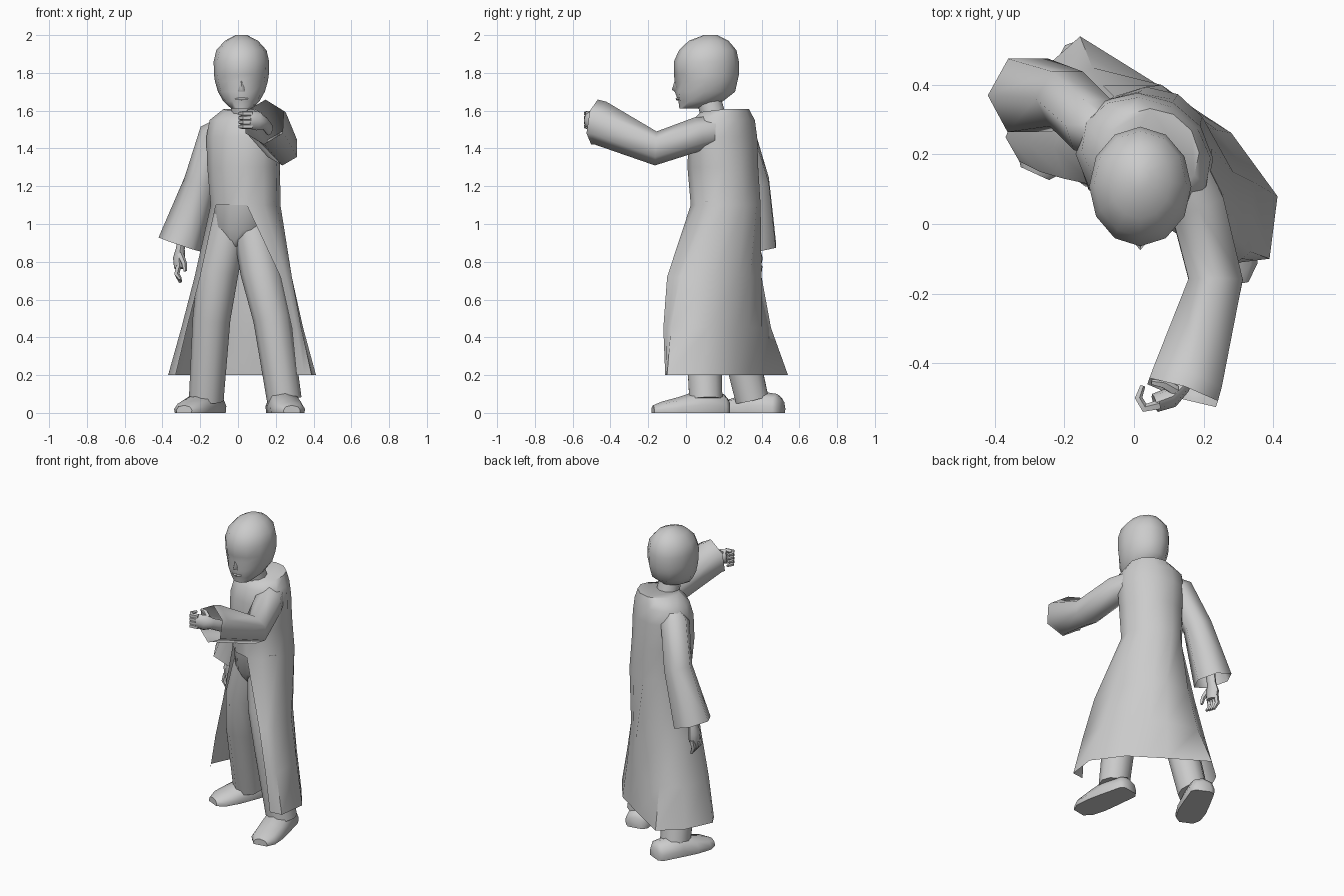
import bpy, bmesh, math
from mathutils import Vector

if "Cube" in bpy.data.objects:
    bpy.data.objects.remove(bpy.data.objects["Cube"])


def finish(name, bm, angle=50):
    bmesh.ops.recalc_face_normals(bm, faces=bm.faces[:])
    me = bpy.data.meshes.new(name)
    bm.to_mesh(me)
    bm.free()
    ob = bpy.data.objects.new(name, me)
    bpy.context.collection.objects.link(ob)
    bpy.ops.object.select_all(action='DESELECT')
    bpy.context.view_layer.objects.active = ob
    ob.select_set(True)
    bpy.ops.object.shade_smooth_by_angle(angle=math.radians(angle))
    return ob


def skin(bm, rings, closed=True, cap_start=True, cap_end=True):
    """Add faces between a list of equal-length point rings."""
    vs = [[bm.verts.new(p) for p in r] for r in rings]
    n = len(vs[0])
    for a, b in zip(vs, vs[1:]):
        for i in range(n if closed else n - 1):
            j = (i + 1) % n
            bm.faces.new((a[i], a[j], b[j], b[i]))
    if closed and cap_start:
        bm.faces.new(vs[0])
    if closed and cap_end:
        bm.faces.new(vs[-1])


def loft(name, rings, cap_end=True, angle=50):
    bm = bmesh.new()
    skin(bm, rings, cap_end=cap_end)
    return finish(name, bm, angle)


def oval(z, cx, cy, rx, ry, rot=0, n=12):
    c, s = math.cos(math.radians(rot)), math.sin(math.radians(rot))
    out = []
    for i in range(n):
        a = math.tau * i / n - math.pi / 2
        u, v = rx * math.cos(a), ry * math.sin(a)
        out.append(Vector((cx + c * u - s * v, cy + s * u + c * v, z)))
    return out


def tube(name, path, n=8, cap_end=True, flat=1.0, phase=0, angle=50):
    """Tapered limb along points (x, y, z, radius)."""
    pts = [Vector(p[:3]) for p in path]
    d = (pts[-1] - pts[0]).normalized()
    ref = Vector((0, 0, 1)) if abs(d.z) < 0.7 else Vector((0, 1, 0))
    rings = []
    for k, p in enumerate(pts):
        t = Vector((0, 0, 0))
        if k:
            t += (p - pts[k - 1]).normalized()
        if k < len(pts) - 1:
            t += (pts[k + 1] - p).normalized()
        t.normalize()
        side = t.cross(ref).normalized()
        up = side.cross(t)
        r = path[k][3]
        angs = [math.tau * i / n + phase for i in range(n)]
        rings.append([p + side * r * flat * math.cos(a) + up * r * math.sin(a)
                      for a in angs])
    return loft(name, rings, cap_end, angle)


# Coat body, turned toward the rear arm; the collar rises at the back
body = [oval(z, cx, cy, rx, ry, -28) for z, cx, cy, rx, ry in (
    (1.10, 0.04, 0.21, 0.185, 0.185), (1.30, 0.03, 0.195, 0.195, 0.185),
    (1.46, 0.03, 0.195, 0.205, 0.175), (1.55, 0.035, 0.20, 0.195, 0.155),
    (1.60, 0.055, 0.205, 0.135, 0.125))]
for p in body[-1]:
    p.z += 0.12 * min(0, p.y - 0.22) + 0.01

# Long open skirt: each level runs from one front edge round the back
skirt = [
    (0.72, [(-.20, .13), (-.23, .22), (-.19, .34), (-.09, .40), (.08, .40),
            (.205, .28), (.285, .15), (.285, -.03), (.225, -.10)]),
    (0.45, [(-.27, .15), (-.30, .23), (-.24, .38), (-.12, .45), (.08, .40),
            (.24, .27), (.345, .12), (.335, -.08), (.285, -.12)]),
    (0.20, [(-.33, .18), (-.37, .25), (-.29, .42), (-.155, .54), (.07, .40),
            (.28, .262), (.413, .08), (.39, -.10), (.31, -.11)])]
rows = [[body[0][i].copy() for i in range(11, 0, -1)]]
for z, row in skirt:
    r = [Vector((x, y, z)) for x, y in row]
    r.insert(8, r[7].lerp(r[8], .5))
    r.insert(5, r[4].lerp(r[5], .5))
    rows.append(r)
bm = bmesh.new()
skin(bm, body, cap_start=False)
skin(bm, rows, closed=False)
bmesh.ops.remove_doubles(bm, verts=bm.verts[:], dist=1e-4)
finish("coat", bm)

# Hips
loft("hips", [oval(z, cx, .20, rx, ry, -28) for z, cx, rx, ry in (
    (0.88, 0.0, 0.07, 0.08), (0.97, 0.02, 0.15, 0.145), (1.12, 0.04, 0.18, 0.172))])

# Sleeves, flared, six-sided and open at the cuff
tube("lowered_sleeve", [(-.06, .245, 1.53, .05), (-.12, .285, 1.47, .09),
                        (-.195, .36, 1.22, .092), (-.305, .37, .89, .122)],
     6, cap_end=False, angle=65)
tube("raised_sleeve", [(.12, .20, 1.50, .08), (.18, .06, 1.475, .09),
                       (.235, -.16, 1.40, .09), (.15, -.455, 1.535, .118),
                       (.14, -.485, 1.54, .12)],
     6, cap_end=False, phase=math.pi / 2, angle=65)

# Trouser legs
tube("front_leg", [(.06, .18, 1.04, .10), (.12, .12, .75, .108),
                   (.18, .09, .5, .10), (.245, .105, .07, .092)], 10)
tube("rear_leg", [(-.035, .20, 1.04, .10), (-.105, .21, .75, .108),
                  (-.14, .25, .5, .10), (-.168, .35, .07, .092)], 10)


# Shoes: D-shaped sections from heel to toe
def shoe(name, heel, toe):
    h, t = Vector((*heel, 0)), Vector((*toe, 0))
    side = (t - h).normalized().cross(Vector((0, 0, 1)))
    rings = []
    for f, w, top in ((0, .05, .07), (.06, .075, .10), (.4, .085, .12),
                      (.65, .09, .085), (.88, .08, .06), (1, .045, .04)):
        p = h.lerp(t, f)
        rings.append([p + side * w * u + Vector((0, 0, v * top)) for u, v in (
            (-.95, 0), (-1, .35), (-.75, .8), (0, 1), (.75, .8), (1, .35), (.95, 0))])
    loft(name, rings)


shoe("front_shoe", (.215, .225), (.285, -.175))
shoe("rear_shoe", (-.12, .505), (-.285, .145))

# Neck
tube("neck", [(.035, .15, 1.55, .07), (.025, .11, 1.70, .065)], 10)

# Head with dented eye sockets
rings = [oval(z, 0.018, cy, rx, ry) for z, cy, rx, ry in (
    (1.612, .015, .055, .05), (1.65, .078, .096, .118), (1.70, .10, .124, .16),
    (1.755, .106, .14, .166), (1.79, .108, .145, .172), (1.86, .108, .147, .172),
    (1.92, .115, .133, .152), (1.97, .12, .088, .105), (2.0, .13, .03, .035))]
for i in (1, 11):
    rings[3][i].y += 0.018
    rings[4][i].y += 0.006
    rings[1][i].y -= 0.006
loft("head", rings, angle=60)

# Nose
bm = bmesh.new()
v = [bm.verts.new(p) for p in ((.018, -.055, 1.775), (-.004, -.05, 1.70),
                               (.040, -.05, 1.70), (.018, -.075, 1.71), (.018, -.04, 1.69))]
for f in ((0, 1, 3), (0, 3, 2), (1, 4, 3), (3, 4, 2), (0, 2, 4), (0, 4, 1)):
    bm.faces.new([v[i] for i in f])
finish("nose", bm, 80)

# Lips
tube("lips", [(-.015, -.033, 1.662, .006), (.018, -.046, 1.662, .009),
              (.051, -.033, 1.662, .006)], 6)

# Lowered hand: wrist and palm, then fingers and thumb hanging down
tube("lowered_hand", [(-.29, .36, .96, .035), (-.305, .36, .87, .033),
                      (-.312, .36, .82, .046), (-.31, .355, .765, .04)], 8, flat=.7)
for k in range(4):
    y = .39 - .022 * k
    tube("lowered_finger", [(-.315, y, .78, .016), (-.325, y - .005, .735, .015),
                            (-.305, y - .012, .69 + .006 * k, .009)], 5)
tube("lowered_thumb", [(-.305, .33, .84, .018), (-.285, .30, .79, .015),
                       (-.28, .295, .75, .009)], 5)

# Raised hand: palm turned inward, fingers curling across
tube("raised_hand", [(.165, -.40, 1.50, .035), (.14, -.47, 1.535, .035),
                     (.105, -.50, 1.545, .05), (.06, -.515, 1.55, .045)], 8, flat=.6)
for k in range(4):
    z = 1.585 - .023 * k
    tube("raised_finger", [(.075, -.52, z, .015), (.03, -.53, z, .014),
                           (.012, -.50, z, .012), (.025, -.465, z, .008)], 5)
tube("raised_thumb", [(.12, -.48, 1.575, .016), (.085, -.46, 1.595, .014),
                      (.05, -.455, 1.60, .008)], 5)
